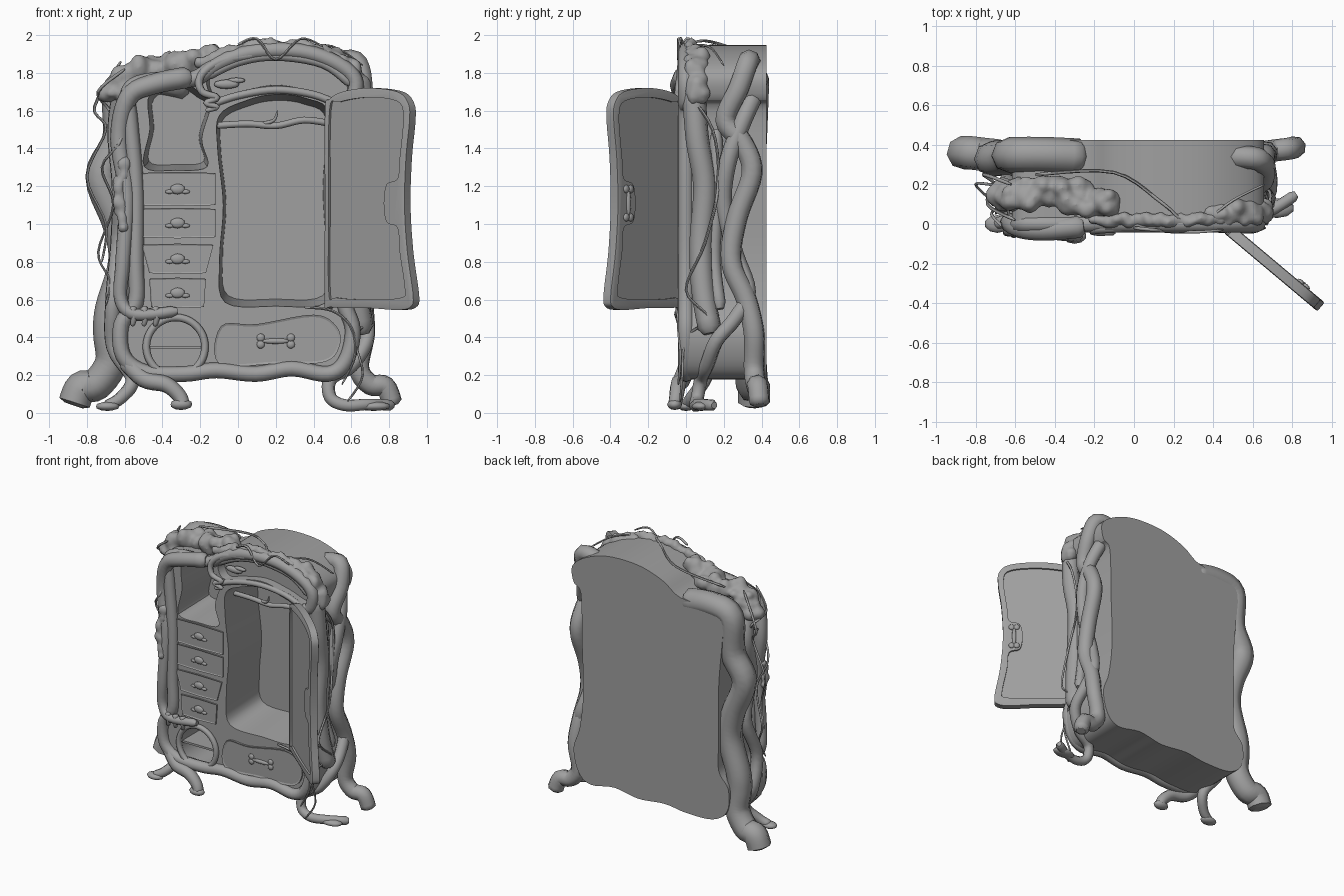
import bpy, bmesh, math, random
from mathutils import Vector, Matrix

random.seed(4)
cube = bpy.data.objects.get("Cube")
if cube:
    bpy.data.objects.remove(cube, do_unlink=True)

grey = bpy.data.materials.new("plain grey")
grey.use_nodes = True
GREY = (.35, .35, .35, 1)
grey.diffuse_color = GREY
for node in grey.node_tree.nodes:
    if node.type == 'BSDF_PRINCIPLED':
        node.inputs["Base Color"].default_value = GREY
        node.inputs["Roughness"].default_value = .8


def link(name, data):
    obj = bpy.data.objects.new(name, data)
    bpy.context.scene.collection.objects.link(obj)
    return obj


def finish(mesh, angle):
    mesh.materials.clear()
    mesh.materials.append(grey)
    mesh.shade_smooth()
    mesh.set_sharp_from_angle(angle=math.radians(angle))


def realize(obj, angle):
    """Replace an object by its evaluated mesh."""
    graph = bpy.context.evaluated_depsgraph_get()
    mesh = bpy.data.meshes.new_from_object(obj.evaluated_get(graph))
    name = obj.name
    bpy.data.objects.remove(obj, do_unlink=True)
    finish(mesh, angle)
    return link(name, mesh)


def carve(obj, cutters):
    """Subtract the cutters, then remove them."""
    for cutter in cutters:
        cutter.hide_render = True
        cut = obj.modifiers.new("hollow", 'BOOLEAN')
        cut.object = cutter
        cut.solver = 'EXACT'
    obj = realize(obj, 30)
    for cutter in cutters:
        bpy.data.objects.remove(cutter, do_unlink=True)
    return obj


def smooth_path(points, closed=False, steps=5):
    """Sample a Catmull-Rom curve through the points."""
    pts = [Vector(p) for p in points]
    n = len(pts)
    pick = (lambda i: pts[i % n]) if closed else (lambda i: pts[max(0, min(n - 1, i))])
    result = []
    for i in range(n if closed else n - 1):
        a, b, c, d = (pick(i + k) for k in (-1, 0, 1, 2))
        for s in range(steps):
            t = s / steps
            result.append(b + (c - a) * (t / 2) + (a * 2 - b * 5 + c * 4 - d) * (t * t / 2)
                          + (b * 3 - a - c * 3 + d) * (t ** 3 / 2))
    return result if closed else result + [pts[-1]]


def tube(name, points, radius, tip=None, closed=False, sides=2):
    """Round branch along a smooth path, thinning to the tip radius."""
    path = smooth_path(points, closed)
    tip = radius if tip is None else tip
    curve = bpy.data.curves.new(name, 'CURVE')
    curve.dimensions = '3D'
    curve.bevel_depth = 1
    curve.bevel_resolution = sides
    curve.use_fill_caps = True
    line = curve.splines.new('POLY')
    line.points.add(len(path) - 1)
    line.use_cyclic_u = closed
    for i, (point, co) in enumerate(zip(line.points, path)):
        point.co = (*co, 1)
        point.radius = radius + (tip - radius) * i / len(path)
    if not closed:
        for end in (line.points[0], line.points[-1]):
            end.radius *= .6
    return realize(link(name, curve), 60)


def slab(name, outline, front, back, steps=5, inset=0, depth=.008, back_scale=1):
    """Plate with a smooth x-z outline, optionally with sunk panels."""
    path = smooth_path(outline, True, steps)
    mid = sum(path, Vector((0, 0))) / len(path)
    bm = bmesh.new()
    near = [bm.verts.new((p.x, front, p.y)) for p in path]
    far = [bm.verts.new((q.x, back, q.y)) for q in (mid + (p - mid) * back_scale for p in path)]
    caps = [bm.faces.new(near), bm.faces.new(far)]
    for i in range(len(path)):
        bm.faces.new((near[i - 1], near[i], far[i], far[i - 1]))
    bmesh.ops.recalc_face_normals(bm, faces=bm.faces)
    if inset:
        bmesh.ops.inset_individual(bm, faces=caps, thickness=inset, depth=-depth)
    mesh = bpy.data.meshes.new(name)
    bm.to_mesh(mesh)
    bm.free()
    finish(mesh, 20)
    return link(name, mesh)


def balls(name, items):
    """One mesh of stretched spheres, each a (centre, scale) pair."""
    bm = bmesh.new()
    for centre, scale in items:
        place = Matrix.Translation(centre) @ Matrix.Diagonal((*scale, 1))
        bmesh.ops.create_icosphere(bm, subdivisions=2, radius=1, matrix=place)
    mesh = bpy.data.meshes.new(name)
    bm.to_mesh(mesh)
    bm.free()
    finish(mesh, 60)
    return link(name, mesh)


def moss(name, points, size, spread):
    """Lumpy growth along a path, fused into one skin."""
    items = []
    for p in smooth_path(points):
        for _ in range(3):
            shift = Vector([random.uniform(-spread, spread) for _ in range(3)])
            shift.z *= .5
            r = size * random.uniform(.6, 1.1)
            items.append((p + shift, (r, r, r * random.choice((.8, 1, 1.5)))))
    obj = balls(name, items)
    skin = obj.modifiers.new("skin", 'REMESH')
    skin.mode = 'VOXEL'
    skin.voxel_size = .014
    relax = obj.modifiers.new("relax", 'SMOOTH')
    relax.iterations = 4
    return realize(obj, 80)


def bone(name, x, y, z, half, upright=False):
    """Bone-shaped handle with two knobs at each end."""
    items = [((x, y, z), (.015, .012, half) if upright else (half, .012, .015))]
    for end in (-half, half):
        for side in (-.018, .018):
            dx, dz = (side, end) if upright else (end, side)
            items.append(((x + dx, y, z + dz), (.022, .012, .022)))
    return balls(name, items)


def ring(x, z, radius, count=16):
    turns = [math.tau * i / count for i in range(count)]
    return [(x + radius * math.cos(a), z + radius * math.sin(a)) for a in turns]


def at_depth(outline, y):
    return [(x, y, z) for x, z in outline]


# Carcass with its hollows
BODY = [(-.52, .19), (-.3, .18), (-.12, .2), (.1, .18), (.3, .21), (.5, .18), (.6, .25), (.64, .42),
        (.59, .58), (.56, .85), (.57, 1.25), (.58, 1.6), (.64, 1.67), (.65, 1.79), (.54, 1.88),
        (.35, 1.94), (.1, 1.94), (-.1, 1.88), (-.25, 1.79), (-.5, 1.78), (-.61, 1.72), (-.6, 1.55),
        (-.57, 1.2), (-.57, .8), (-.57, .57), (-.65, .45), (-.64, .28)]
HOLLOW = [(-.07, .58), (-.1, .8), (-.08, 1.1), (-.11, 1.4), (-.1, 1.58), (.05, 1.66), (.2, 1.69),
          (.36, 1.67), (.49, 1.58), (.47, 1.2), (.49, .8), (.47, .58), (.2, .56)]
NICHE = [(-.5, 1.3), (-.33, 1.28), (-.16, 1.3), (-.19, 1.45), (-.14, 1.64), (-.2, 1.7), (-.3, 1.75),
         (-.47, 1.69), (-.47, 1.5)]
ARCH = [(-.14, 1.67), (-.17, 1.78), (0, 1.86), (.2, 1.89), (.45, 1.85), (.6, 1.74), (.57, 1.65),
        (.4, 1.7), (.2, 1.735), (0, 1.7)]
ROUND = (-.33, .35)
carve(slab("carcass", BODY, 0, .425),
      [slab("wardrobe_cutter", HOLLOW, -.05, .37, back_scale=.93),
       slab("niche_cutter", NICHE, -.05, .33, back_scale=.85),
       slab("arch_cutter", ARCH, -.05, .06, back_scale=.93),
       slab("round_cutter", ring(*ROUND, .145), -.05, .3, steps=2)])

# Raised frames around the front and its openings
tube("front_frame", [(x * .95, .0, 1.05 + (z - 1.05) * .97) for x, z in BODY], .042, closed=True)
tube("arch_ridge", [(-.15, .0, 1.63), (0, .0, 1.68), (.2, -.005, 1.71), (.4, .0, 1.685), (.56, .0, 1.62)], .02)
tube("arch_frame", at_depth(ARCH[1:6], -.005), .026)
tube("round_frame", at_depth(ring(*ROUND, .155), -.01), .02, closed=True)
slab("round_shelf", [(-.47, .34), (-.19, .34), (-.19, .355), (-.47, .355)], .01, .29, steps=1)
tube("arch_curl", [(.1, -.01, 1.9), (-.1, -.02, 1.86), (-.2, -.03, 1.78), (-.19, -.04, 1.7),
                   (-.11, -.04, 1.67), (-.17, -.04, 1.64), (-.11, -.04, 1.62), (-.17, -.03, 1.6)], .026, .012)
balls("arch_leaf", [((-.06, .04, 1.74), (.07, .02, .025)), ((-.01, .04, 1.76), (.05, .015, .015))])

# Small drawers with shell-like handles
for left, right, low, high, taper in [(-.52, -.12, 1.1, 1.27, .0), (-.52, -.12, .93, 1.08, .0),
                                      (-.51, -.13, .74, .89, .04), (-.47, -.17, .56, .71, .01)]:
    mid, z = (left + right) / 2, (low + high) / 2
    slab("small_drawer", [(left, high), (mid, high + .006), (right, high), (right - taper, low),
                          (mid, low - .006), (left + taper, low)],
         -.01, .01, steps=1, inset=.01, depth=.004)
    balls("shell_handle", [((mid, -.008, z), (.04, .014, .028))]
          + [((mid + side, -.008, z - .014), (.024, .01, .012)) for side in (-.042, .042)])

# Wide bottom drawer
slab("wide_drawer", [(-.1, .26), (-.09, .46), (.1, .47), (.4, .52), (.52, .46), (.54, .36), (.46, .27),
                     (.2, .26)], -.014, .01, inset=.012, depth=.005)
bone("wide_drawer_handle", .2, -.012, .38, .08)

# Hanging branch inside
tube("hanging_branch", [(-.13, .12, 1.52), (.05, .1, 1.53), (.2, .1, 1.52), (.35, .1, 1.55), (.5, .12, 1.53)], .018)
tube("branch_sprout", [(.13, .1, 1.53), (.19, .08, 1.55), (.21, .07, 1.6)], .013, .004)

# Open door with a sunk panel on both sides, swung about its hinge
PANEL = [(.03, .64), (.03, 1.1), (.035, 1.6), (.1, 1.645), (.3, 1.67), (.5, 1.65), (.545, 1.57), (.52, 1.35),
         (.505, 1.24), (.43, 1.21), (.41, 1.11), (.43, 1.01), (.505, .98), (.52, .85), (.555, .66),
         (.53, .61), (.3, .6), (.08, .61)]
swing = Matrix.Translation((.46, -.045, 0)) @ Matrix.Rotation(math.radians(-40), 4, 'Z')
door = slab("door", [(0, .6), (0, 1.1), (0, 1.6), (.03, 1.66), (.12, 1.7), (.3, 1.72), (.5, 1.7), (.575, 1.64),
                     (.585, 1.55), (.56, 1.35), (.55, 1.1), (.57, .85), (.61, .62), (.59, .56), (.5, .545),
                     (.3, .555), (.04, .56)], 0, .05, inset=.012, depth=-.004)
door = carve(door, [slab("inner_panel_cutter", PANEL, -.02, .01), slab("outer_panel_cutter", PANEL, .04, .07)])
for part in (door, bone("door_handle", .47, .056, 1.11, .075, upright=True)):
    part.data.transform(swing)

# Thick roots winding down the sides into feet
tube("right_back_root", [(.48, .34, 1.84), (.62, .33, 1.86), (.66, .28, 1.72), (.64, .21, 1.55), (.65, .3, 1.43),
                         (.66, .35, 1.27), (.65, .27, 1.03), (.65, .24, .8), (.66, .32, .6), (.67, .36, .42),
                         (.64, .36, .24), (.7, .37, .15), (.78, .38, .14), (.82, .39, .04)], .058, .056)
tube("right_cross_root", [(.6, .36, 1.68), (.65, .29, 1.52), (.66, .22, 1.32), (.63, .2, 1.1), (.61, .26, .85),
                          (.65, .33, .64), (.68, .26, .5), (.68, .16, .38), (.6, .11, .25), (.49, .08, .18),
                          (.49, .06, .08), (.57, .05, .04), (.69, .07, .045), (.82, .15, .04)], .05, .03)
tube("right_front_root", [(.62, .04, 1.72), (.63, .06, 1.45), (.62, .1, 1.2), (.61, .08, .9), (.63, .09, .65),
                          (.66, .13, .42)], .063)
tube("right_inner_root", [(.6, .16, 1.5), (.62, .16, 1.1), (.61, .15, .8), (.66, .18, .55)], .035)
tube("left_back_root", [(-.25, .34, 1.74), (-.45, .35, 1.77), (-.62, .35, 1.72), (-.63, .34, 1.45),
                        (-.72, .33, 1.25), (-.63, .33, 1.0), (-.6, .33, .8), (-.67, .33, .55), (-.68, .33, .42),
                        (-.67, .34, .27), (-.75, .35, .15), (-.83, .36, .135), (-.87, .36, .04)], .09, .085)
tube("left_cross_root", [(-.6, .12, 1.76), (-.64, .2, 1.5), (-.62, .12, 1.2), (-.63, .2, .9), (-.66, .1, .6),
                         (-.66, .15, .35), (-.56, .1, .18), (-.62, .03, .08), (-.7, .0, .035)], .058, .03)
tube("left_front_root", [(-.25, -.01, 1.78), (-.45, -.03, 1.74), (-.58, -.02, 1.67), (-.63, .01, 1.45),
                         (-.59, -.01, 1.15), (-.61, -.02, .8), (-.62, -.01, .6), (-.54, -.03, .52),
                         (-.32, -.03, .54)], .058, .028)
tube("left_toe", [(-.6, .02, .28), (-.5, -.02, .18), (-.38, -.04, .15), (-.31, -.05, .09), (-.29, -.06, .04)], .05, .036)
balls("toe_pads", [((-.69, .0, .035), (.065, .045, .025)), ((-.3, -.06, .045), (.06, .04, .03)),
                   ((.72, .08, .035), (.09, .05, .025))])
for x in (-.56, -.5, -.44):
    tube("root_drip", [(x, -.03, .56), (x + .01, -.04, .51), (x, -.03, .46)], .024, .01)

# Moss along the top and side
moss("left_moss", [(-.64, .14, 1.7), (-.61, .15, 1.79), (-.45, .15, 1.81), (-.25, .14, 1.83), (-.16, .11, 1.88)], .055, .055)
moss("top_moss", [(-.2, .02, 1.85), (0, .02, 1.92), (.15, .02, 1.945), (.35, .02, 1.935), (.52, .04, 1.87)], .032, .018)
moss("right_moss", [(.38, .04, 1.91), (.52, .05, 1.87), (.62, .05, 1.79), (.65, .06, 1.68)], .046, .035)
moss("side_moss", [(-.61, -.02, 1.32), (-.63, -.02, 1.15), (-.61, -.03, .98)], .03, .02)

# Thin vines
VINES = [
    [(-.6, .02, 1.82), (-.74, .1, 1.7), (-.68, .2, 1.6), (-.62, -.03, 1.45), (-.72, .05, 1.3), (-.66, .1, 1.1),
     (-.74, .15, .85), (-.68, .1, .7), (-.7, .05, .57)],
    [(-.62, .2, 1.86), (-.76, .25, 1.62), (-.7, .2, 1.5), (-.8, .2, 1.25), (-.7, .1, 1.0), (-.72, .1, .8)],
    [(-.5, .25, 1.87), (-.1, .26, 1.92), (.15, .1, 1.97), (.3, -.01, 1.94), (.5, .12, 1.94), (.66, .2, 1.84)],
    [(0, -.02, 1.95), (.1, -.03, 1.98), (.2, -.04, 1.87), (.33, -.04, 1.98), (.45, -.03, 1.94)],
    [(.66, .0, 1.7), (.69, .14, 1.5), (.67, .17, 1.2), (.69, .1, .9), (.67, .0, .65), (.7, .12, .5), (.62, .0, .4),
     (.66, -.02, .2), (.58, -.03, .06)],
    [(.35, -.03, .56), (.5, -.04, .54), (.6, -.04, .45), (.62, -.03, .3), (.55, -.04, .15)]]
for path in VINES:
    tube("vine", path, .009, .006, sides=1)
